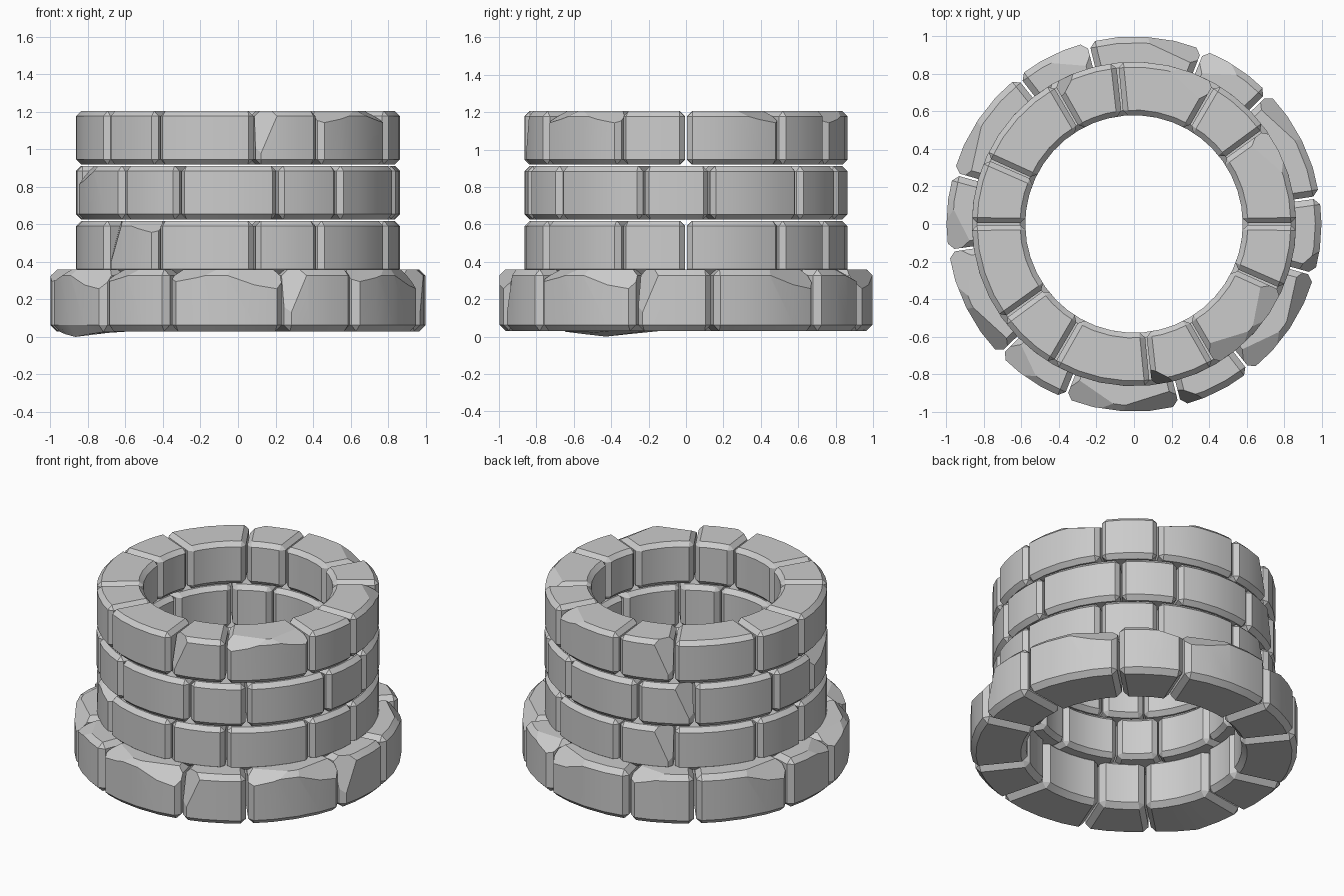
import bpy, bmesh
from math import radians, cos, sin
from mathutils import Vector

if "Cube" in bpy.data.objects:
    bpy.data.objects.remove(bpy.data.objects["Cube"])


def wear_plane(kind):
    """Direction (radial, tangent, up) and depth of one worn patch."""
    where, side = kind
    t = 1 if side == "left" else -1
    if where == "top":
        return 0.5, 0.3 * t, 1, 0.04
    if where == "rim":
        return 0.9, 0.35 * t, 0.8, 0.045
    return 0.8, 0.8 * t, 0.3, 0.05


def stone(name, r0, r1, z0, z1, a0, a1, segs, chamfer, wear, sag):
    """Curved, chamfered stone with worn patches sliced off."""
    bm = bmesh.new()
    rings = []
    for i in range(segs + 1):
        a = radians(a0 + (a1 - a0) * i / segs)
        rings.append([bm.verts.new((r * cos(a), r * sin(a), z))
                      for r, z in ((r0, z0), (r1, z0), (r1, z1), (r0, z1))])
    for p, q in zip(rings, rings[1:]):
        for j in range(4):
            k = (j + 1) % 4
            bm.faces.new((p[j], p[k], q[k], q[j]))
    bm.faces.new(rings[0][::-1])
    bm.faces.new(rings[-1])
    bmesh.ops.recalc_face_normals(bm, faces=bm.faces)
    sharp = [e for e in bm.edges if e.calc_face_angle(0) > 0.7]
    bmesh.ops.bevel(bm, geom=sharp, offset=chamfer, offset_type='OFFSET',
                    segments=1, profile=0.5, affect='EDGES')
    m = radians((a0 + a1) / 2)
    radial = Vector((cos(m), sin(m), 0))
    tangent = Vector((-sin(m), cos(m), 0))
    # worn patches
    for kind in wear:
        nr, nt, nz, depth = wear_plane(kind)
        n = (radial * nr + tangent * nt + Vector((0, 0, nz))).normalized()
        top = max(v.co.dot(n) for v in bm.verts)
        res = bmesh.ops.bisect_plane(
            bm, geom=bm.verts[:] + bm.edges[:] + bm.faces[:], dist=1e-5,
            plane_co=n * (top - depth), plane_no=n, clear_outer=True)
        edges = [g for g in res['geom_cut'] if isinstance(g, bmesh.types.BMEdge)]
        bmesh.ops.holes_fill(bm, edges=edges, sides=0)
    # the sagging stone touches the ground at its outer middle
    if sag:
        for v in bm.verts:
            if v.co.z < z0 + 0.01 and v.co.dot(radial) > r1 * 0.88:
                v.co.z -= z0 * max(0, 1 - abs(v.co.dot(tangent)) / (r1 * 0.3))
    bmesh.ops.recalc_face_normals(bm, faces=bm.faces)
    me = bpy.data.meshes.new(name)
    bm.to_mesh(me)
    bm.free()
    ob = bpy.data.objects.new(name, me)
    bpy.context.collection.objects.link(ob)
    bpy.ops.object.select_all(action='DESELECT')
    ob.select_set(True)
    bpy.context.view_layer.objects.active = ob
    bpy.ops.object.shade_smooth_by_angle(angle=radians(12))


def course(name, r0, r1, z0, z1, turn, chamfer, wear, sagging=None):
    """Ring of twelve stones, six long and six short, alternating."""
    for k in range(12):
        short = k % 2
        start = turn + 60 * (k // 2) + 36 * short
        end = start + (24 if short else 36)
        stone(f"{name}_{k + 1}", r0, r1, z0, z1, start + 0.4, end - 0.4,
              3 if short else 4, chamfer, wear(k), k == sagging)


def base_wear(k):
    # every base stone is worn: long ones on the rim, short ones on top or corner
    side = "left" if k % 4 < 2 else "right"
    if k in (6, 8, 10):
        return [("rim", "left"), ("top", "right")]
    if k in (9, 11):
        return [("corner", "right")]
    return [("top" if k % 2 else "rim", side)]


def lower_wear(k):
    return {3: [("corner", "left")],
            7: [("corner", "right"), ("top", "left")]}.get(k, [])


def middle_wear(k):
    return {3: [("corner", "left")], 6: [("rim", "right")]}.get(k, [])


def top_wear(k):
    return {0: [("top", "left")], 2: [("top", "right")],
            3: [("corner", "left")], 9: [("corner", "right")],
            10: [("top", "left"), ("top", "right")]}.get(k, [])


# wide footing, then three narrower courses with staggered joints
course("base_stone", 0.66, 1.0, 0.03, 0.36, 8.3, 0.033, base_wear, sagging=6)
for i, (name, wear) in enumerate((("lower_stone", lower_wear),
                                  ("middle_stone", middle_wear),
                                  ("top_stone", top_wear))):
    z = 0.333 + 0.293 * i
    course(name, 0.58, 0.865, z, z + 0.286, 8.5 * (i % 2), 0.028, wear)
